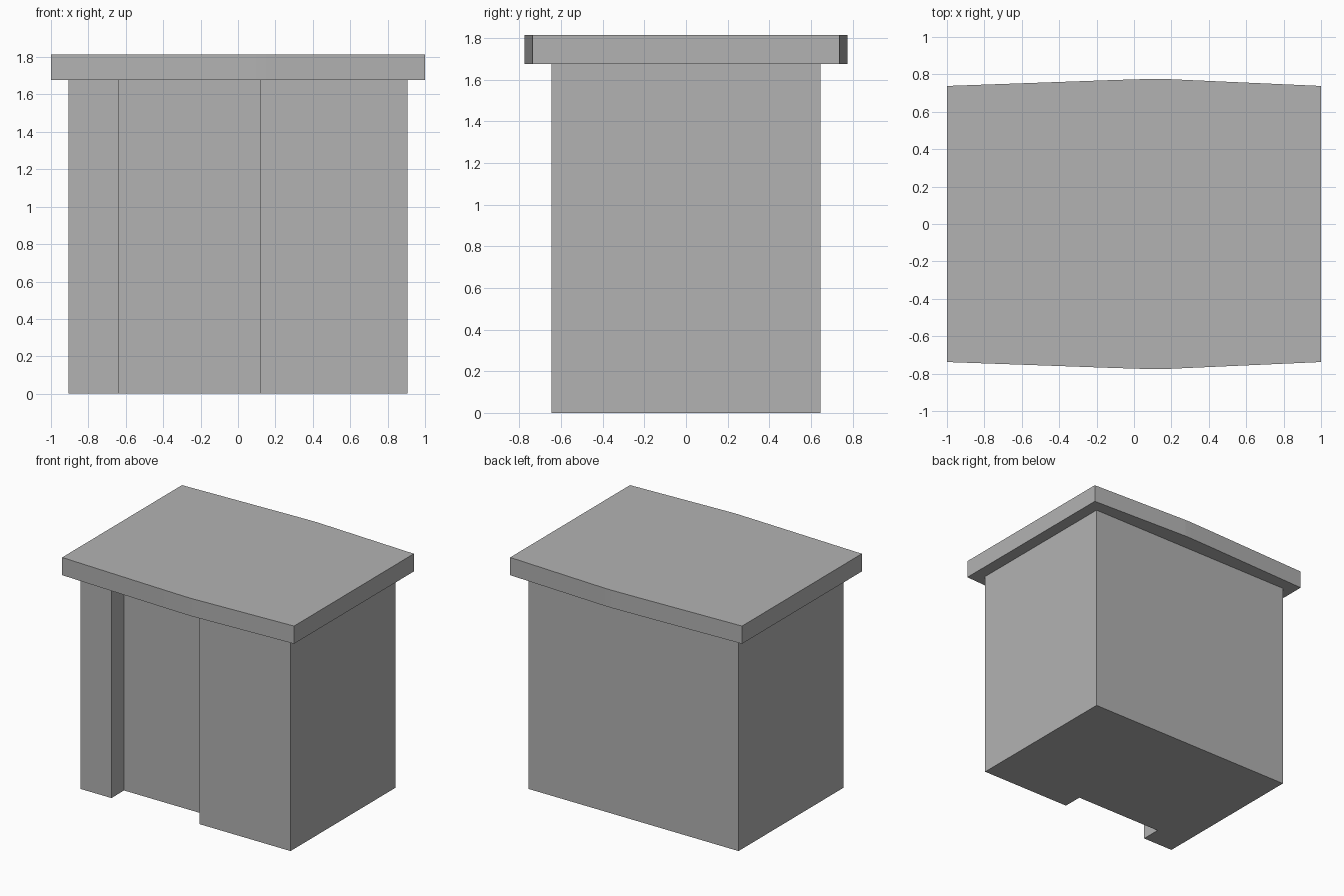
import bpy
import bmesh

cube = bpy.data.objects.get("Cube")
if cube:
    bpy.data.objects.remove(cube, do_unlink=True)

# One plain grey for the whole building
GREY = (0.448, 0.448, 0.448, 1.0)
grey = bpy.data.materials.new("plain grey")
grey.use_nodes = True
grey.diffuse_color = GREY
grey.node_tree.nodes["Principled BSDF"].inputs["Base Color"].default_value = GREY


def extrude_plan(name, plan, bottom, top):
    """Raise a closed floor plan into a solid between two heights."""
    bm = bmesh.new()
    base = bm.faces.new([bm.verts.new((x, y, bottom)) for x, y in plan])
    raised = bmesh.ops.extrude_face_region(bm, geom=[base], use_keep_orig=True)
    verts = [g for g in raised["geom"] if isinstance(g, bmesh.types.BMVert)]
    bmesh.ops.translate(bm, verts=verts, vec=(0, 0, top - bottom))
    bmesh.ops.recalc_face_normals(bm, faces=bm.faces)
    mesh = bpy.data.meshes.new(name)
    bm.to_mesh(mesh)
    bm.free()
    mesh.materials.append(grey)
    obj = bpy.data.objects.new(name, mesh)
    bpy.context.collection.objects.link(obj)
    return obj


WALL_TOP = 1.677
ROOF_TOP = 1.815
HALF_WIDTH, HALF_DEPTH = 0.905, 0.645
RECESS_LEFT, RECESS_RIGHT, RECESS_DEPTH = -0.64, 0.12, 0.155

# Walls with the full-height entrance recess in the front
recess_y = -HALF_DEPTH + RECESS_DEPTH
extrude_plan("walls", [
    (-HALF_WIDTH, -HALF_DEPTH), (RECESS_LEFT, -HALF_DEPTH),
    (RECESS_LEFT, recess_y), (RECESS_RIGHT, recess_y),
    (RECESS_RIGHT, -HALF_DEPTH), (HALF_WIDTH, -HALF_DEPTH),
    (HALF_WIDTH, HALF_DEPTH), (-HALF_WIDTH, HALF_DEPTH),
], 0.0, WALL_TOP)

# Overhanging roof slab, gently bowed at front and back
bow = [(-1.0, 0.738), (-0.1, 0.77), (0.1, 0.776), (0.15, 0.776), (1.0, 0.738)]
front = [(x, -y) for x, y in bow]
extrude_plan("roof_slab", front + bow[::-1], WALL_TOP, ROOF_TOP)
